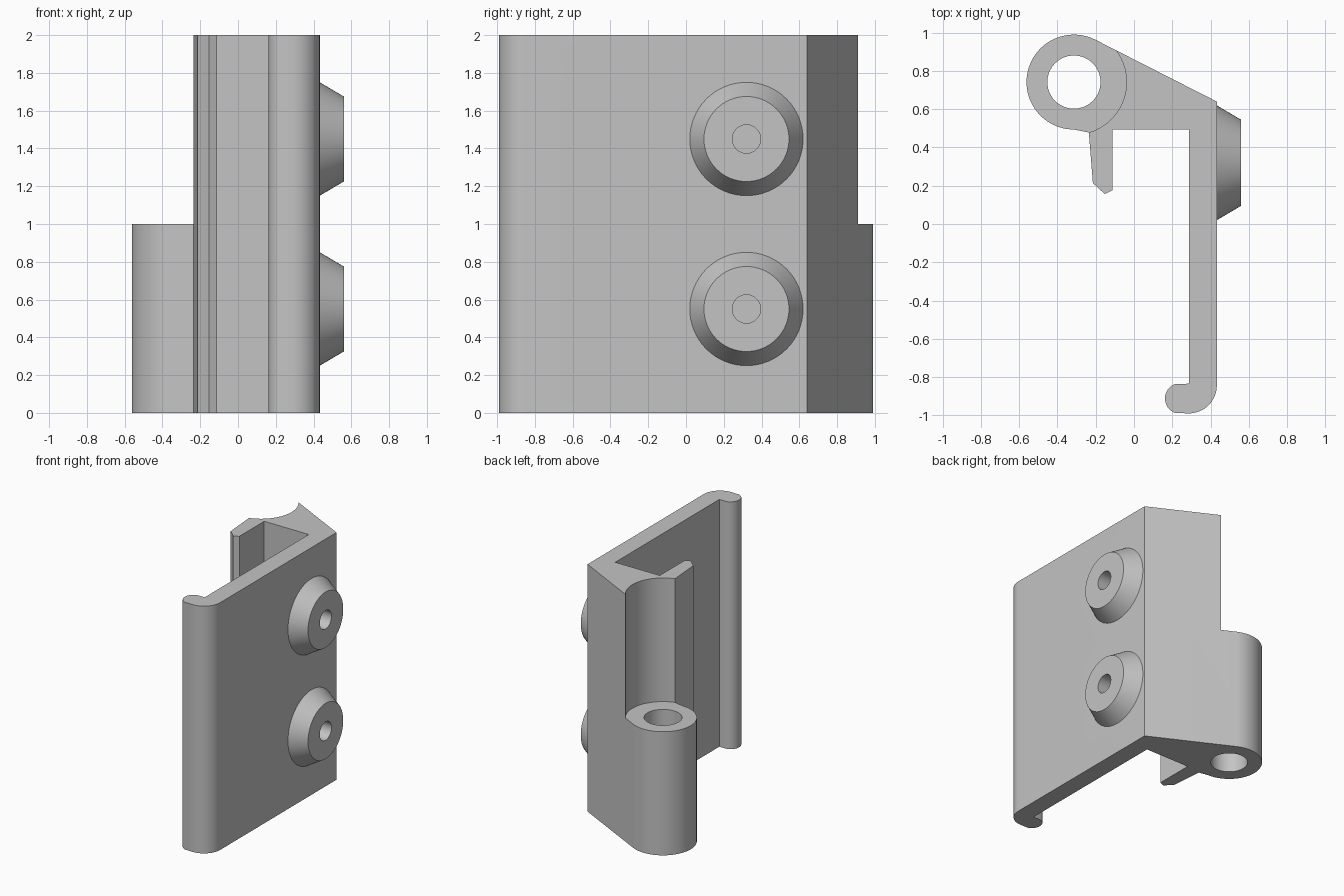
import bpy
import bmesh
from math import cos, sin, radians
from mathutils import Matrix, Vector

cube = bpy.data.objects.get("Cube")
if cube:
    bpy.data.objects.remove(cube)

grey = bpy.data.materials.new("plain grey")
grey.use_nodes = True
colour = (0.55, 0.55, 0.55, 1)
grey.diffuse_color = colour
grey.node_tree.nodes["Principled BSDF"].inputs["Base Color"].default_value = colour

HINGE = Vector((-0.314, 0.742))
BARREL_R, CLEAR_R, PIN_R = 0.248, 0.275, 0.139
WALL_IN, WALL_OUT = 0.287, 0.433
BOSS_Y, BOSS_HEIGHTS = 0.32, (0.55, 1.45)


def arc(cx, cy, r, start, end, steps):
    angles = [radians(start + (end - start) * i / steps) for i in range(steps + 1)]
    return [(cx + r * cos(a), cy + r * sin(a)) for a in angles]


def make_object(name, bm):
    bmesh.ops.recalc_face_normals(bm, faces=bm.faces)
    mesh = bpy.data.meshes.new(name)
    bm.to_mesh(mesh)
    bm.free()
    mesh.materials.append(grey)
    obj = bpy.data.objects.new(name, mesh)
    bpy.context.collection.objects.link(obj)
    return obj


def prism(name, outline, height):
    bm = bmesh.new()
    base = bm.faces.new([bm.verts.new((x, y, 0)) for x, y in outline])
    top = bmesh.ops.extrude_face_region(bm, geom=[base])["geom"]
    verts = [g for g in top if isinstance(g, bmesh.types.BMVert)]
    bmesh.ops.translate(bm, verts=verts, vec=(0, 0, height))
    return make_object(name, bm)


def cone(name, r1, r2, depth, centre, along_x=False):
    bm = bmesh.new()
    turn = Matrix.Rotation(radians(90), 4, "Y") if along_x else Matrix()
    bmesh.ops.create_cone(bm, cap_ends=True, segments=64, radius1=r1, radius2=r2,
                          depth=depth, matrix=Matrix.Translation(centre) @ turn)
    return make_object(name, bm)


def boolean(target, tool, operation):
    mod = target.modifiers.new(tool.name, "BOOLEAN")
    mod.operation = operation
    mod.solver = "EXACT"
    mod.object = tool
    bpy.context.view_layer.objects.active = target
    bpy.ops.object.modifier_apply(modifier=mod.name)
    bpy.data.objects.remove(tool)


# Bracket section: barrel, clip finger, wall, hooked lip and sloping back
outline = arc(*HINGE, BARREL_R, 63, 270, 48)
outline += [(-0.236, 0.478), (-0.215, 0.214), (-0.153, 0.157), (-0.112, 0.176),
            (-0.112, 0.495), (WALL_IN, 0.495), (WALL_IN, -0.835)]
outline += arc(0.243, -0.912, 0.081, 110, 250, 16)
outline += arc(WALL_IN, -0.844, WALL_OUT - WALL_IN, 270, 360, 16)
outline += [(WALL_OUT, 0.64)]
bracket = prism("hinge_bracket", outline, 2)

# Hinge: clearance above the lower barrel, then the pin hole
boolean(bracket, cone("clearance_cutter", CLEAR_R, CLEAR_R, 1.2, (*HINGE, 1.6)), "DIFFERENCE")
boolean(bracket, cone("pin_cutter", PIN_R, PIN_R, 3, (*HINGE, 0.5)), "DIFFERENCE")

# Tapered bosses with screw holes through the wall
for z in BOSS_HEIGHTS:
    boss = cone("boss", 0.313, 0.225, 0.149, (0.4855, BOSS_Y, z), True)
    boolean(bracket, boss, "UNION")
    boolean(bracket, cone("screw_cutter", 0.075, 0.075, 0.4, (0.43, BOSS_Y, z), True), "DIFFERENCE")

# Smooth the round surfaces and keep the corners crisp
bpy.ops.object.select_all(action="DESELECT")
bracket.select_set(True)
bpy.context.view_layer.objects.active = bracket
bpy.ops.object.shade_smooth_by_angle(angle=radians(25))
